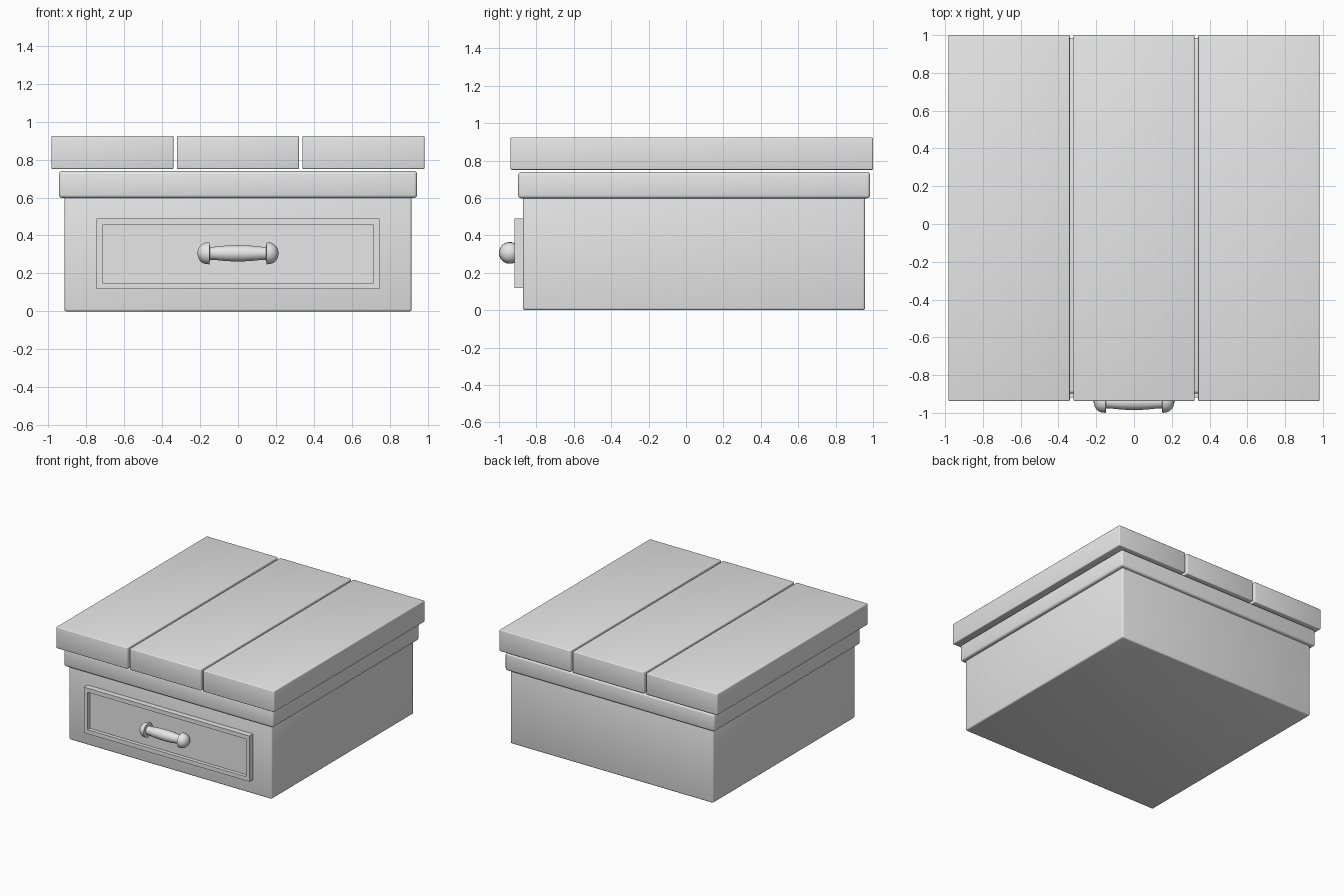
import bpy, bmesh, math
from mathutils import Vector, Matrix

cube = bpy.data.objects.get("Cube")
if cube:
    bpy.data.objects.remove(cube, do_unlink=True)

# Single plain grey
GREY = (0.8, 0.8, 0.8, 1.0)
mat = bpy.data.materials.new("plain grey")
mat.use_nodes = True
mat.diffuse_color = GREY
mat.node_tree.nodes["Principled BSDF"].inputs["Base Color"].default_value = GREY


def finish(name, bm, angle=50):
    bmesh.ops.recalc_face_normals(bm, faces=bm.faces)
    mesh = bpy.data.meshes.new(name)
    bm.to_mesh(mesh)
    bm.free()
    mesh.materials.append(mat)
    obj = bpy.data.objects.new(name, mesh)
    bpy.context.collection.objects.link(obj)
    bpy.ops.object.select_all(action='DESELECT')
    obj.select_set(True)
    bpy.context.view_layer.objects.active = obj
    bpy.ops.object.shade_smooth_by_angle(angle=math.radians(angle))
    return obj


def box(low, high):
    low, high = Vector(low), Vector(high)
    bm = bmesh.new()
    bmesh.ops.create_cube(bm, size=1)
    bmesh.ops.scale(bm, vec=high - low, verts=bm.verts)
    bmesh.ops.translate(bm, vec=(low + high) / 2, verts=bm.verts)
    return bm


def rounded_box(name, low, high, radius):
    bm = box(low, high)
    bmesh.ops.bevel(bm, geom=bm.edges[:], offset=radius, segments=3,
                    profile=0.5, affect='EDGES')
    return finish(name, bm)


# Main box and the rim around its top
rounded_box("body", (-0.914, -0.872, 0), (0.914, 0.957, 0.62), 0.012)
rounded_box("rim", (-0.943, -0.897, 0.598), (0.943, 0.984, 0.739), 0.016)

# Three planks forming the lid
for side, x in (("right", -0.661), ("middle", 0), ("left", 0.661)):
    rounded_box(side + "_plank", (x - 0.321, -0.938, 0.75),
                (x + 0.321, 1.0, 0.924), 0.007)

# Drawer front with a recessed panel
bm = box((-0.746, -0.918, 0.117), (0.746, -0.865, 0.489))
bm.faces.ensure_lookup_table()
front = min(bm.faces, key=lambda f: f.calc_center_median().y)
bmesh.ops.inset_region(bm, faces=[front], thickness=0.047)
ring = bmesh.ops.extrude_face_region(bm, geom=[front])
inner = [v for v in ring["geom"] if isinstance(v, bmesh.types.BMVert)]
bmesh.ops.delete(bm, geom=[front], context='FACES_ONLY')
bmesh.ops.translate(bm, vec=(0, 0.03, 0), verts=inner)
finish("drawer_front", bm, 30)

# Turned handle: domed ends, collars and a swelling grip
half = [(0.214, 0), (0.211, 0.018), (0.203, 0.035), (0.19, 0.048),
        (0.172, 0.056), (0.15, 0.058), (0.148, 0.034), (0.13, 0.034),
        (0.1, 0.037), (0.06, 0.041), (0, 0.043)]
profile = half + [(-x, r) for x, r in reversed(half[:-1])]
bm = bmesh.new()
verts = [bm.verts.new((x, 0, r)) for x, r in profile]
edges = [bm.edges.new(pair) for pair in zip(verts, verts[1:])]
bmesh.ops.spin(bm, geom=verts + edges, cent=(0, 0, 0), axis=(1, 0, 0),
               angle=math.tau, steps=32)
bmesh.ops.remove_doubles(bm, verts=bm.verts, dist=0.0005)
bmesh.ops.transform(bm, matrix=Matrix.Translation((0, -0.942, 0.306)),
                    verts=bm.verts)
finish("drawer_handle", bm)
